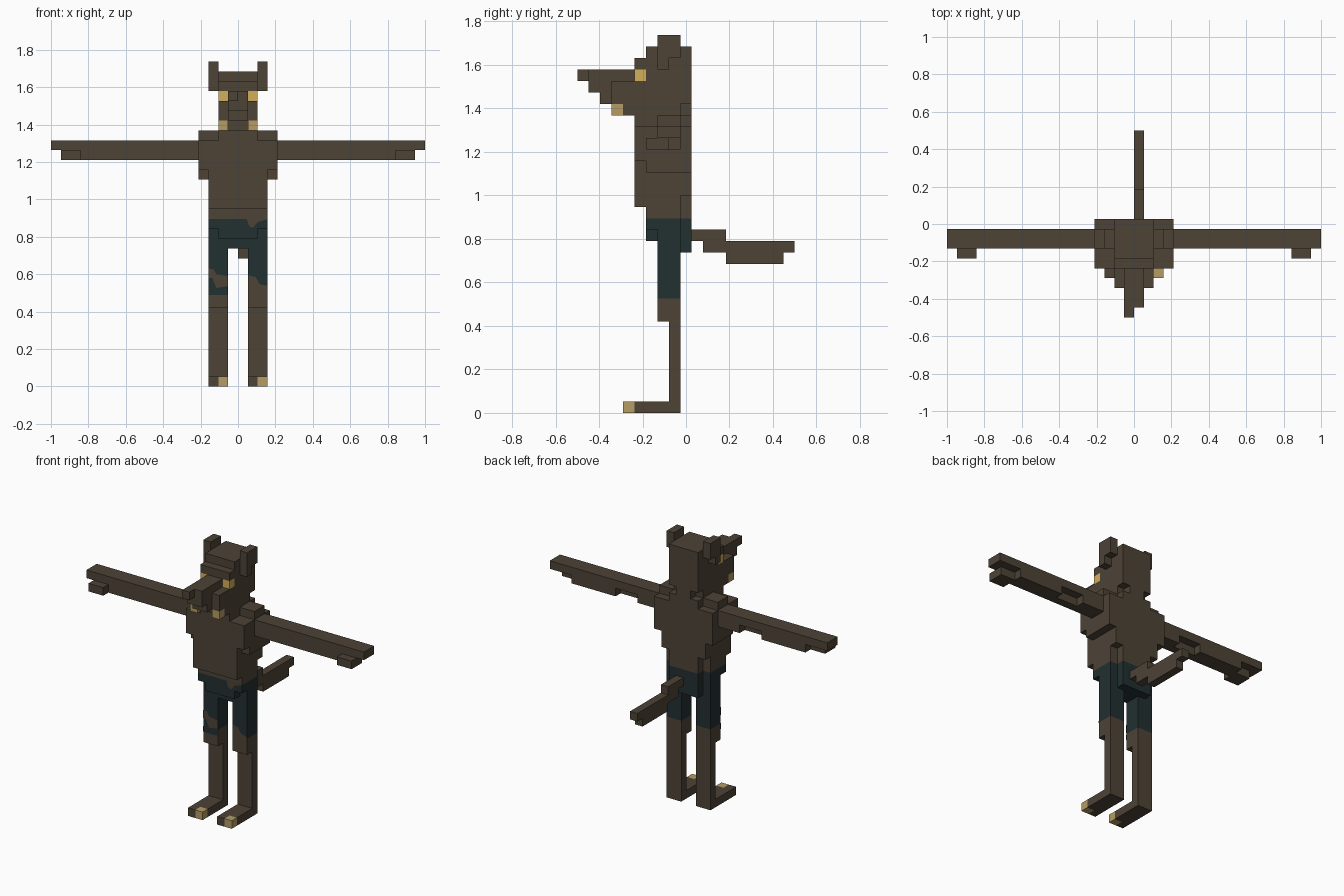
import bpy, bmesh
from mathutils import Vector

if "Cube" in bpy.data.objects:
    bpy.data.objects.remove(bpy.data.objects["Cube"])

U = 2 / 38  # size of one block


def mat(name, r, g, b):
    m = bpy.data.materials.new(name)
    m.diffuse_color = (r, g, b, 1)
    m.use_nodes = True
    m.node_tree.nodes["Principled BSDF"].inputs["Base Color"].default_value = m.diffuse_color
    return m


MATS = {
    "fur": mat("dark brown fur", 0.074, 0.056, 0.037),
    "cloth": mat("dark teal cloth", 0.016, 0.029, 0.030),
    "claw": mat("tan claw", 0.46, 0.335, 0.13),
    "eye": mat("yellow eye", 0.65, 0.43, 0.10),
}
KEYS = list(MATS)

cells = {}  # block position -> (part, colour)


def box(part, colour, x, y, z, mirror=False):
    """Fill a range of blocks, optionally on both sides of x = 0."""
    for i in range(*x):
        for j in range(*y):
            for k in range(*z):
                cells[i, j, k] = (part, colour)
                if mirror:
                    cells[-1 - i, j, k] = (part, colour)


def clear(x, y, z):
    for i in range(*x):
        for j in range(*y):
            for k in range(*z):
                cells.pop((i, j, k), None)
                cells.pop((-1 - i, j, k), None)


# Torso: waist, chest, stepped shoulders
box("torso", "fur", (-3, 3), (-3, 1), (17, 18))
box("torso", "fur", (-3, 3), (-4, 1), (18, 26))
box("torso", "fur", (3, 4), (-4, 1), (21, 26), True)
clear((3, 4), (-4, -3), (21, 22))
clear((2, 4), (-4, -2), (25, 26))
clear((2, 4), (0, 1), (25, 26))
clear((2, 3), (0, 1), (17, 19))

# Head with neck, brow and crown
box("head", "fur", (-2, 2), (-5, 0), (26, 27))
box("head", "fur", (-1, 1), (0, 1), (26, 27))
box("head", "fur", (-2, 2), (-4, 1), (27, 31))
box("head", "fur", (-2, 2), (-3, 1), (31, 32))
box("eyes", "eye", (1, 2), (-4, -3), (29, 30), True)

# Snout, nose and fangs
box("snout", "fur", (-2, 2), (-6, -4), (27, 29))
box("snout", "fur", (-1, 1), (-7, -4), (27, 28))
box("snout", "fur", (-1, 1), (-8, -4), (28, 30))
box("nose", "fur", (-1, 0), (-9, -8), (29, 30))
box("fangs", "claw", (1, 2), (-6, -5), (26, 27), True)

# Ears
box("ears", "fur", (2, 3), (-2, -1), (30, 33), True)
box("ears", "fur", (2, 3), (-1, 0), (31, 33), True)

# Arms: upper bar, lower rows, thumb
box("arms", "fur", (4, 19), (-2, 0), (24, 25), True)
box("arms", "fur", (4, 16), (-2, -1), (23, 24), True)
box("arms", "fur", (4, 7), (-1, 0), (23, 24), True)
box("arms", "fur", (10, 16), (-1, 0), (23, 24), True)
box("hands", "fur", (16, 18), (-3, -1), (23, 24), True)

# Shorts: hips, front panel and trouser legs
box("shorts", "cloth", (-3, 3), (-2, 0), (14, 17))
box("shorts", "cloth", (-2, 2), (0, 1), (14, 17))
box("shorts", "cloth", (-3, 3), (-3, -2), (16, 17))
box("shorts", "cloth", (-2, 2), (-3, -2), (15, 16))
box("shorts", "cloth", (1, 3), (-2, 0), (10, 14), True)

# Legs and feet
box("legs", "fur", (1, 3), (-2, 0), (8, 10), True)
box("legs", "fur", (1, 3), (-1, 0), (1, 8), True)
box("feet", "fur", (1, 3), (-5, 0), (0, 1), True)
for x in (-2, 2):
    box("toe_claws", "claw", (x, x + 1), (-5, -4), (0, 1))

# Tail
box("tail", "fur", (0, 1), (1, 4), (15, 16))
box("tail", "fur", (0, 1), (2, 10), (14, 15))
box("tail", "fur", (0, 1), (4, 9), (13, 14))


# Turn the exposed block sides into one clean mesh per part
def build(part):
    bm = bmesh.new()
    for c, (name, colour) in cells.items():
        if name != part:
            continue
        for a in range(3):
            for s in (0, 1):
                n = list(c)
                n[a] += 1 if s else -1
                if tuple(n) in cells:
                    continue
                loop = []
                for p, q in ((0, 0), (1, 0), (1, 1), (0, 1)):
                    v = Vector(c)
                    v[a] += s
                    v[(a + 1) % 3] += p
                    v[(a + 2) % 3] += q
                    v.y -= 0.5
                    loop.append(bm.verts.new(v * U))
                f = bm.faces.new(loop if s else loop[::-1])
                f.material_index = KEYS.index(colour)
    bmesh.ops.remove_doubles(bm, verts=bm.verts, dist=1e-4)
    bmesh.ops.dissolve_limit(bm, angle_limit=0.01, verts=bm.verts,
                             edges=bm.edges, delimit={"MATERIAL"})
    me = bpy.data.meshes.new(part)
    bm.to_mesh(me)
    bm.free()
    for m in MATS.values():
        me.materials.append(m)
    bpy.context.collection.objects.link(bpy.data.objects.new(part, me))


for part in sorted({p for p, _ in cells.values()}):
    build(part)


# Torn cloth edges as thin plates on the front
def plate(name, colour, y, outline):
    me = bpy.data.meshes.new(name)
    me.from_pydata([(x * U, y * U - 0.002, z * U) for x, z in outline], [],
                   [list(range(len(outline)))])
    me.materials.append(MATS[colour])
    bpy.context.collection.objects.link(bpy.data.objects.new(name, me))


plate("waist_tear", "fur", -3.5,
      [(0.9, 17), (1.1, 16.3), (1.5, 16.1), (2, 16.7), (3, 17)])
plate("right_knee_cloth", "cloth", -2.5,
      [(-3, 9.3), (-1, 9.3), (-1, 10), (-3, 10)])
plate("right_knee_tear", "fur", -2.5,
      [(-3, 11), (-2.6, 11), (-2.2, 10), (-1, 10.2),
       (-1, 11.2), (-2.2, 11.4), (-2.5, 11.9), (-3, 12)])
plate("left_knee_tear", "fur", -2.5,
      [(1, 10), (3, 10), (3, 10.2), (2.2, 10.4), (1.8, 11.1), (1, 11.3)])
